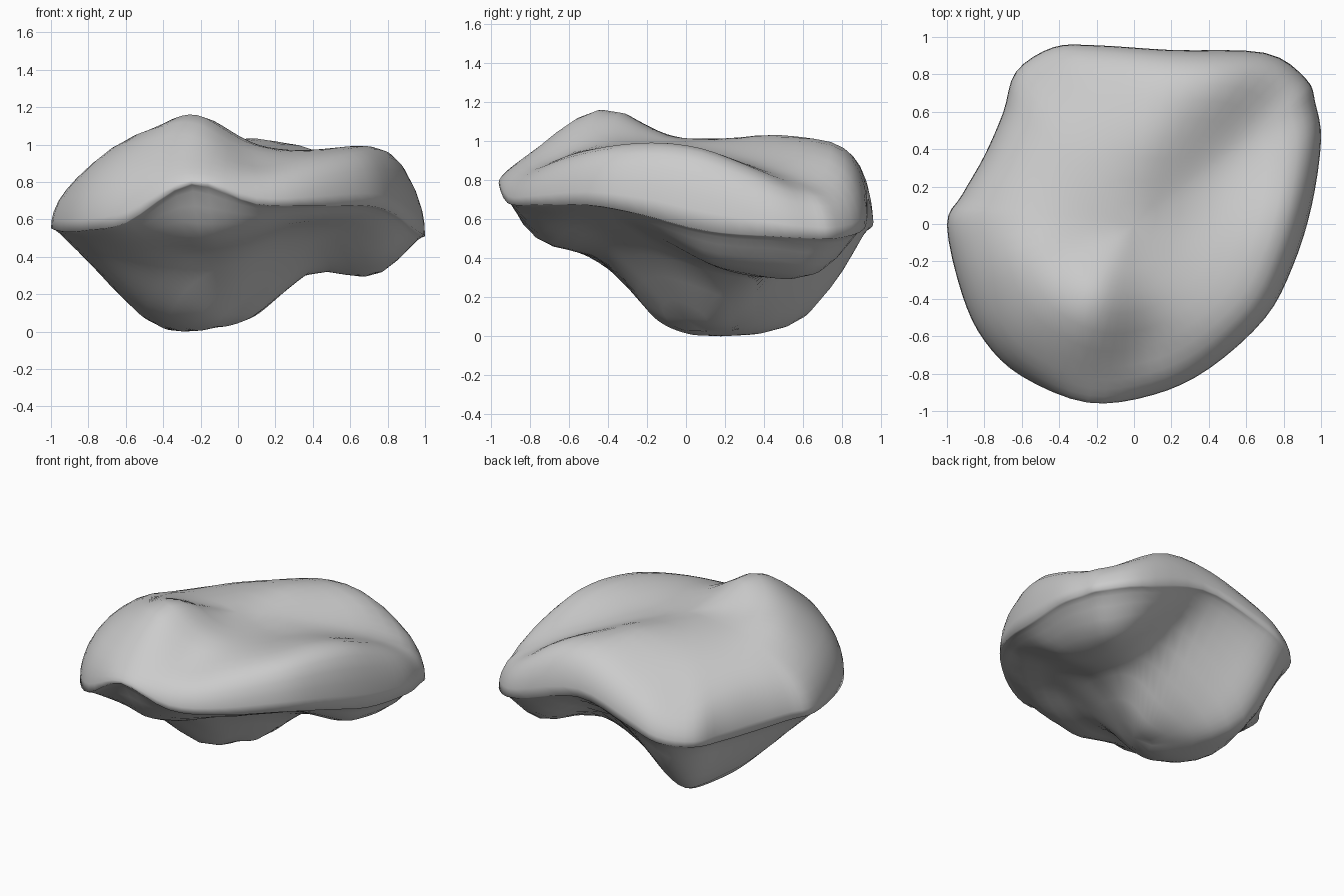
import bpy, bmesh, math
from mathutils import Vector

if "Cube" in bpy.data.objects:
    bpy.data.objects.remove(bpy.data.objects["Cube"])

# Widest outline of the boulder, counter-clockwise (x, y, z)
RIM = [Vector(p) for p in (
    (-1, 0, .53), (-.92, -.37, .51), (-.8, -.62, .52), (-.6, -.81, .56), (-.25, -.95, .77),
    (.1, -.91, .66), (.4, -.77, .65), (.7, -.5, .65), (.85, -.22, .6), (.95, .1, .52),
    (1, .45, .49), (.97, .65, .48), (.92, .78, .48), (.7, .92, .53), (.2, .935, .68),
    (-.2, .96, .6), (-.43, .95, .53), (-.63, .82, .5), (-.7, .6, .48), (-.8, .37, .49),
    (-.92, .16, .52))]

# Peaks, ridges and hollows of the upper surface
TOP = [(-.2, -.38, 1.14), (-.45, -.3, 1.07), (-.6, -.15, 1.0), (-.85, -.1, .81), (-.75, -.4, .86),
       (-.5, -.65, .92), (-.22, -.58, 1.08), (-.2, -.8, .91), (.02, -.25, 1.0), (.05, -.65, .9),
       (.3, -.55, .92), (.4, -.3, .95), (.6, -.1, .965), (.82, .1, .92), (.8, .4, .82),
       (.3, 0, .92), (.4, .3, .89), (.6, .45, .83), (.75, .65, .75), (.1, .43, 1.01),
       (.3, .68, .98), (.5, .76, .91), (-.1, .7, .92), (-.2, .1, .99), (-.5, .2, .93),
       (-.4, .55, .87), (-.5, .75, .72), (-.3, -.1, 1.01)]

# Foot, its sloping walls, the overhang and the notch at the back
UNDER = [(-.15, .2, 0), (.1, .18, .05), (-.15, -.14, .06), (-.25, .4, .01), (-.43, .6, .07),
         (-.57, .2, .11), (-.55, -.05, .14), (-.75, .1, .3), (-.2, -.42, .36), (-.2, -.65, .43),
         (-.65, -.4, .4), (-.5, -.65, .47), (-.2, -.84, .55), (.15, -.35, .42), (.3, -.5, .54),
         (.55, -.25, .53), (.38, .0, .37), (.38, .25, .29), (.55, .5, .29), (.78, .4, .31),
         (.78, .65, .31), (.6, .76, .36), (.8, .12, .38), (.74, -.2, .54), (.62, -.46, .6),
         (.4, -.66, .59), (.1, -.82, .57), (.2, .65, .5), (.1, .48, .27), (-.2, .64, .23),
         (-.2, .85, .48), (.2, .86, .63), (-.45, .85, .36), (.05, .02, .09)]


def closed_spline(pts, steps):
    out, n = [], len(pts)
    for i in range(n):
        a, b, c, d = (pts[(i + k - 1) % n] for k in range(4))
        for j in range(steps):
            t = j / steps
            out.append(.5 * (2 * b + (c - a) * t + (2 * a - 5 * b + 4 * c - d) * t * t
                             + (3 * b - a - 3 * c + d) * t ** 3))
    return out


def rim_at(x, y, rim):
    """Fraction of the way to the rim, and rim height in that direction."""
    for a, b in zip(rim, rim[1:] + rim[:1]):
        det = a.x * b.y - a.y * b.x
        k, l = (x * b.y - y * b.x) / det, (a.x * y - a.y * x) / det
        if k >= -1e-6 and l >= -1e-6:
            return k + l, (k * a.z + l * b.z) / max(k + l, 1e-6)
    return 0, .6


def kernel(x, y):
    r2 = x * x + y * y
    return r2 * math.log(r2) if r2 > 1e-12 else 0


def smooth_field(pts):
    """Thin-plate surface through scattered points."""
    n = len(pts)
    rows = [[kernel(p[0] - q[0], p[1] - q[1]) + (.002 if p is q else 0) for q in pts]
            + [1, p[0], p[1], p[2]] for p in pts]
    for f in (lambda p: 1, lambda p: p[0], lambda p: p[1]):
        rows.append([f(p) for p in pts] + [0, 0, 0, 0])
    m = n + 3
    for c in range(m):
        piv = max(range(c, m), key=lambda r: abs(rows[r][c]))
        rows[c], rows[piv] = rows[piv], rows[c]
        for r in range(m):
            if r != c:
                f = rows[r][c] / rows[c][c]
                rows[r] = [u - f * v for u, v in zip(rows[r], rows[c])]
    w = [rows[i][m] / rows[i][i] for i in range(m)]
    return lambda x, y: (sum(w[i] * kernel(x - p[0], y - p[1]) for i, p in enumerate(pts))
                         + w[n] + w[n + 1] * x + w[n + 2] * y)


rim = closed_spline(RIM, 4)


def shoulder(s):
    return math.sqrt(max(0, 1 - s ** 12))


# Top is rounded over at the rim; underside runs straight into it
lifted = []
for x, y, z in TOP:
    s, zr = rim_at(x, y, rim)
    lifted.append((x, y, zr + (z - zr) / max(shoulder(s), .4)))
crown = smooth_field(lifted)
belly = smooth_field(UNDER + [tuple(p) for p in RIM])


def top_z(p, s):
    return p.z + (crown(p.x * s, p.y * s) - p.z) * shoulder(s)


def under_z(p, s):
    k = s ** 20
    return belly(p.x * s, p.y * s) * (1 - k) + p.z * k


# Boulder mesh: rings from the crown over the rim to the foot
bm = bmesh.new()
levels = [.12, .25, .38, .5, .61, .71, .8, .87, .92, .96, .985, .996]
rings = [[bm.verts.new((p.x * s, p.y * s, top_z(p, s))) for p in rim] for s in levels]
rings.append([bm.verts.new(p) for p in rim])
rings += [[bm.verts.new((p.x * s, p.y * s, under_z(p, s))) for p in rim]
          for s in reversed(levels[:-1])]
n = len(rim)
for a, b in zip(rings, rings[1:]):
    for i in range(n):
        bm.faces.new((a[i], b[i], b[(i + 1) % n], a[(i + 1) % n]))
for ring, z in ((rings[0], crown(0, 0)), (rings[-1], belly(0, 0))):
    c = bm.verts.new((0, 0, z))
    for i in range(n):
        bm.faces.new((c, ring[i], ring[(i + 1) % n]))
bmesh.ops.recalc_face_normals(bm, faces=bm.faces)

# Stand it on the ground, centred
low = min(v.co.z for v in bm.verts)
mid = [(max(v.co[k] for v in bm.verts) + min(v.co[k] for v in bm.verts)) / 2 for k in (0, 1)]
bmesh.ops.translate(bm, verts=bm.verts, vec=(-mid[0], -mid[1], -low))
for f in bm.faces:
    f.smooth = True
mesh = bpy.data.meshes.new("boulder")
bm.to_mesh(mesh)
bm.free()
bpy.context.collection.objects.link(bpy.data.objects.new("boulder", mesh))
